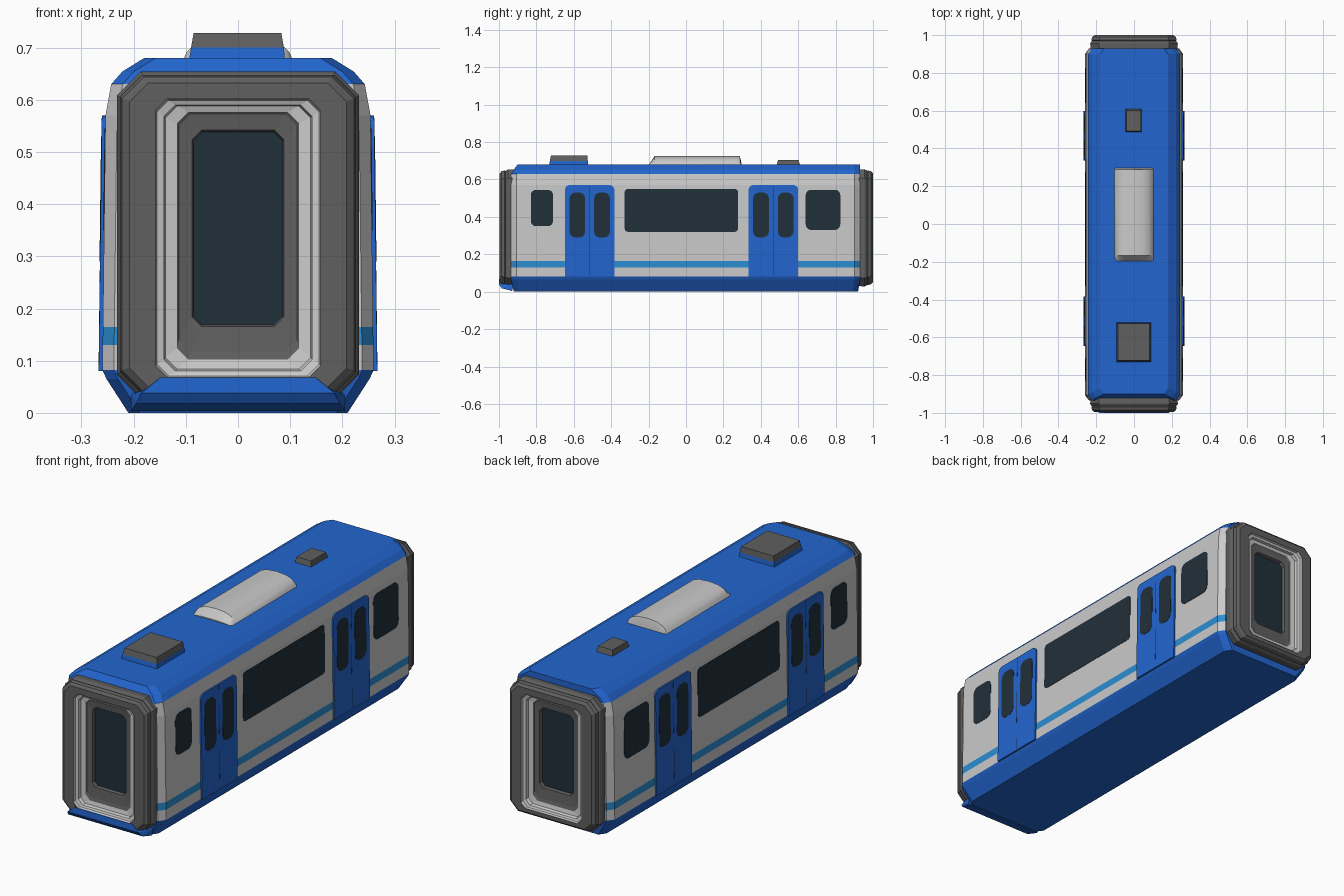
import bpy, bmesh, math

if "Cube" in bpy.data.objects:
    bpy.data.objects.remove(bpy.data.objects["Cube"])


def material(name, rgb):
    m = bpy.data.materials.new(name)
    m.diffuse_color = (*rgb, 1)
    m.use_nodes = True
    m.node_tree.nodes["Principled BSDF"].inputs["Base Color"].default_value = m.diffuse_color
    return m


BLUE = material("blue_paint", (0.016, 0.13, 0.62))
PALE = material("pale_grey_paint", (0.6, 0.59, 0.59))
CYAN = material("light_blue_stripe", (0.025, 0.27, 0.65))
DARK = material("dark_grey_rubber", (0.115, 0.115, 0.115))
GLASS = material("dark_glass", (0.015, 0.029, 0.042))


def finish(name, bm, mats):
    bmesh.ops.recalc_face_normals(bm, faces=bm.faces)
    me = bpy.data.meshes.new(name)
    bm.to_mesh(me)
    bm.free()
    for m in mats:
        me.materials.append(m)
    ob = bpy.data.objects.new(name, me)
    bpy.context.collection.objects.link(ob)
    return ob


def loft(name, loops, band_mats, mats, cap_start=0, cap_end=0):
    """Skin a list of equal-length point loops, one material per band."""
    bm = bmesh.new()
    rings = [[bm.verts.new(p) for p in lp] for lp in loops]
    n = len(rings[0])
    for a, b, mi in zip(rings, rings[1:], band_mats):
        for i in range(n):
            j = (i + 1) % n
            bm.faces.new((a[i], a[j], b[j], b[i])).material_index = mi
    bm.faces.new(rings[0]).material_index = cap_start
    bm.faces.new(rings[-1]).material_index = cap_end
    return finish(name, bm, mats)


def rect(x0, x1, y0, y1, z):
    return [(x0, y0, z), (x1, y0, z), (x1, y1, z), (x0, y1, z)]


def section(x, y0, y1, z, c=.022):
    """Rectangle with its four corners cut, so the car narrows at both ends."""
    d = .03
    return [(x - c, y0, z), (x, y0 + d, z), (x, y1 - d, z), (x - c, y1, z),
            (c - x, y1, z), (-x, y1 - d, z), (-x, y0 + d, z), (c - x, y0, z)]


# Car body: stacked sections, coloured by height band
levels = [(.21, 0, -.92, .92), (.252, .065, -.935, .93), (.26, .082, -.935, .93),
          (.2594, .13, -.935, .93), (.259, .165, -.935, .93),
          (.254, .57, -.935, .93), (.243, .63, -.935, .93),
          (.222, .654, -.92, .93), (.18, .68, -.90, .93)]
loft("car_body", [section(x, a, b, z) for x, z, a, b in levels],
     [0, 0, 1, 2, 1, 1, 0, 0], [BLUE, PALE, CYAN], 0, 0)


# Plates lying on the sloped side wall
def wall_x(z):
    return .26 + (z - .082) * (.254 - .26) / (.57 - .082)


def rounded(y0, y1, z0, z1, r_top, r_bot, seg=5):
    pts = []
    for cy, cz, a0, r in ((y1, z1, 0, r_top), (y0, z1, 90, r_top),
                          (y0, z0, 180, r_bot), (y1, z0, 270, r_bot)):
        sy = -1 if cy == y1 else 1
        sz = -1 if cz == z1 else 1
        for k in range(seg + 1):
            a = math.radians(a0 + 90 * k / seg)
            pts.append((cy + sy * r + r * math.cos(a), cz + sz * r + r * math.sin(a)))
    return pts


def plate(name, y0, y1, z0, z1, t, mat, r_top=.03, r_bot=.03):
    outline = rounded(y0, y1, z0, z1, r_top, r_bot)
    for side, s in (("right", 1), ("left", -1)):
        loops = [[(s * (wall_x(z) + d), y, z) for y, z in outline] for d in (-.001, t)]
        loft(f"{name}_{side}", loops, [0], [mat])


# Side windows
plate("long_window", -.328, .278, .32, .55, .0015, GLASS, .018, .018)
plate("front_small_window", -.83, -.71, .35, .545, .0015, GLASS)
plate("rear_small_window", .64, .825, .33, .545, .0015, GLASS)

# Double doors with two windows each and a centre seam
for label, c in (("front", -.515), ("rear", .467)):
    plate(label + "_door", c - .132, c + .132, .08, .57, .007, BLUE, .025, .001)
    plate(label + "_door_seam", c - .001, c + .001, .09, .565, .0073, GLASS, .0005, .0005)
    for tag, d in (("a", -.066), ("b", .066)):
        plate(f"{label}_door_window_{tag}", c + d - .042, c + d + .042,
              .29, .53, .008, GLASS, .032, .032)


# End gangways: nested octagonal frames stepping outward, then into the doorway
def octagon(w, z0, z1, c, y):
    return [(w, y, z0 + c), (w, y, z1 - c), (w - c, y, z1), (-w + c, y, z1),
            (-w, y, z1 - c), (-w, y, z0 + c), (-w + c, y, z0), (w - c, y, z0)]


steps = [(.220, .045, .640, .04, .90, 0),
         (.230, .030, .652, .045, .925, 0),
         (.232, .028, .654, .045, .955, 0),
         (.228, .032, .650, .045, .964, 0),
         (.222, .036, .645, .042, .968, 0),
         (.226, .036, .648, .042, .974, 0),
         (.222, .040, .644, .042, .990, 0),
         (.208, .050, .632, .036, 1.0, 0),
         (.158, .068, .602, .022, 1.0, 1),
         (.155, .071, .599, .022, .990, 1),
         (.142, .080, .590, .022, .986, 1),
         (.139, .084, .588, .022, .972, 1),
         (.117, .102, .577, .022, .968, 0),
         (.113, .117, .572, .022, .964, 0),
         (.088, .166, .542, .018, .960, 0),
         (.085, .169, .538, .016, .945, 0)]
for label, s, k in (("front", -1, .004), ("rear", 1, 0)):
    loft(label + "_gangway",
         [octagon(w, a, b, c, s * (y - k)) for w, a, b, c, y, _ in steps],
         [m for *_, m in steps[:-1]], [DARK, PALE, GLASS], 0, 2)

# Blue sill wrapping under the front gangway
bm = bmesh.new()
for x, y, z in ((.148, -.999, .068), (.185, -1, .038), (.195, -.985, .018),
                (.205, -.93, .004), (.148, -.92, .068), (.205, -.92, .036)):
    bm.verts.new((x, y, z))
    bm.verts.new((-x, y, z))
bmesh.ops.convex_hull(bm, input=bm.verts)
finish("front_sill", bm, [BLUE])

# Roof equipment: tapered boxes and a rounded pale cover
loft("front_roof_unit",
     [rect(-.094, .090, -.732, -.522, .675), rect(-.090, .088, -.728, -.525, .70),
      rect(-.085, .083, -.722, -.528, .728)], [0, 1], [BLUE, DARK], 0, 1)
loft("rear_roof_vent",
     [rect(-.045, .040, .485, .61, .675), rect(-.040, .036, .492, .602, .705)],
     [0], [DARK])


def hump(y, k=1.0):
    half = [(.106, .675), (.098, .692), (.08, .710), (.05, .721), (0, .725)]
    pts = half + [(-x, z) for x, z in reversed(half[:-1])]
    return [(x, y, .675 + (z - .675) * k) for x, z in pts]


cover = loft("roof_cover", [hump(-.195, .2), hump(-.168), hump(.288), hump(.297, .2)],
             [0, 0, 0], [PALE])
bpy.context.view_layer.objects.active = cover
cover.select_set(True)
bpy.ops.object.shade_smooth_by_angle(angle=math.radians(35))
